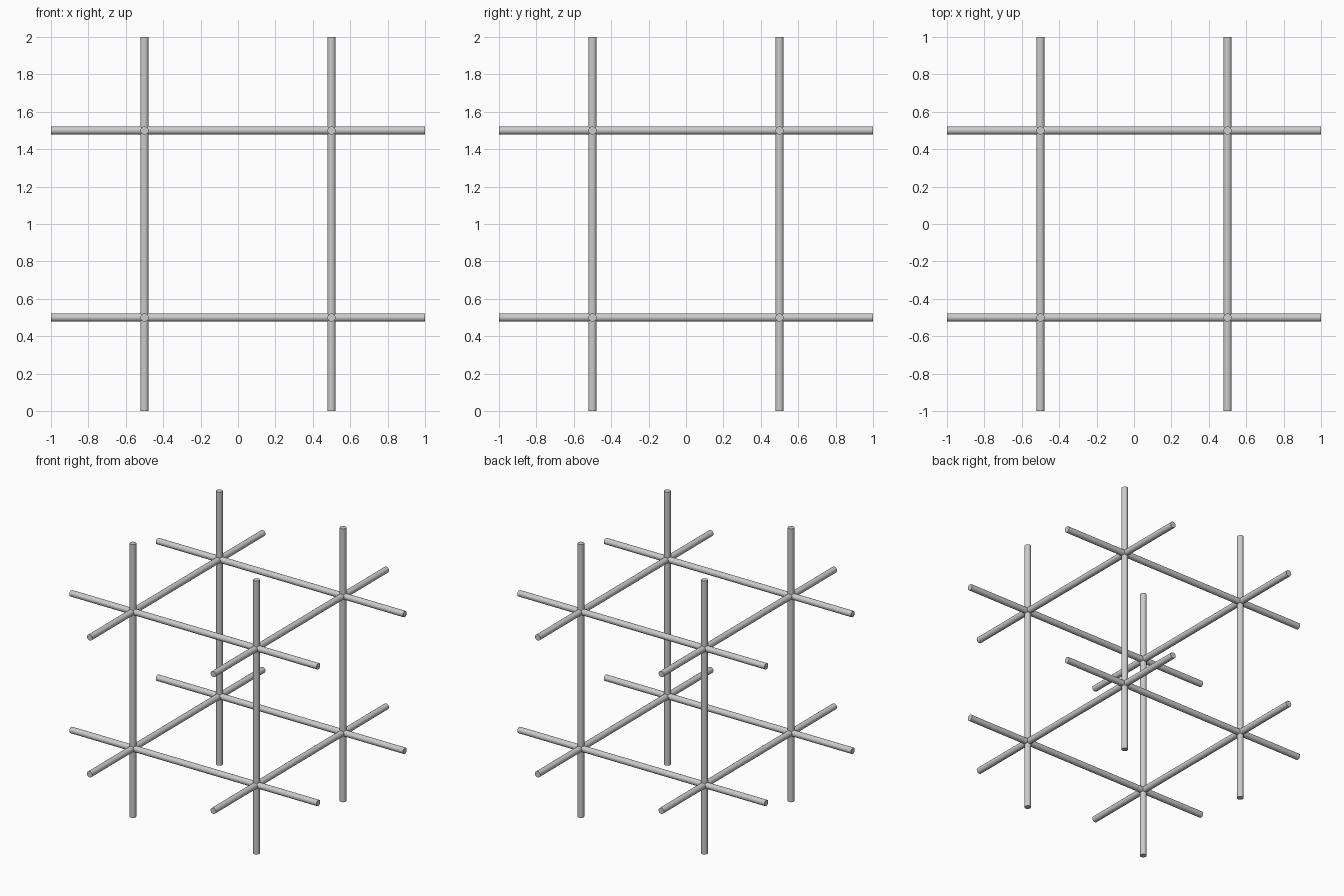
import bpy
from math import pi

if "Cube" in bpy.data.objects:
    bpy.data.objects.remove(bpy.data.objects["Cube"])

RADIUS = 0.022
LENGTH = 2.0
OFFSET = 0.5
CENTRE_Z = 1.0


def rod(name, location, rotation):
    """One full-length round bar."""
    bpy.ops.mesh.primitive_cylinder_add(
        vertices=24, radius=RADIUS, depth=LENGTH,
        location=location, rotation=rotation)
    obj = bpy.context.object
    obj.name = name
    bpy.ops.object.shade_smooth_by_angle()


# Four rods along each axis, crossing at the eight lattice nodes
for a in (-OFFSET, OFFSET):
    for b in (-OFFSET, OFFSET):
        rod("cross_rod", (0, a, CENTRE_Z + b), (0, pi / 2, 0))
        rod("depth_rod", (a, 0, CENTRE_Z + b), (pi / 2, 0, 0))
        rod("upright_rod", (a, b, CENTRE_Z), (0, 0, 0))
